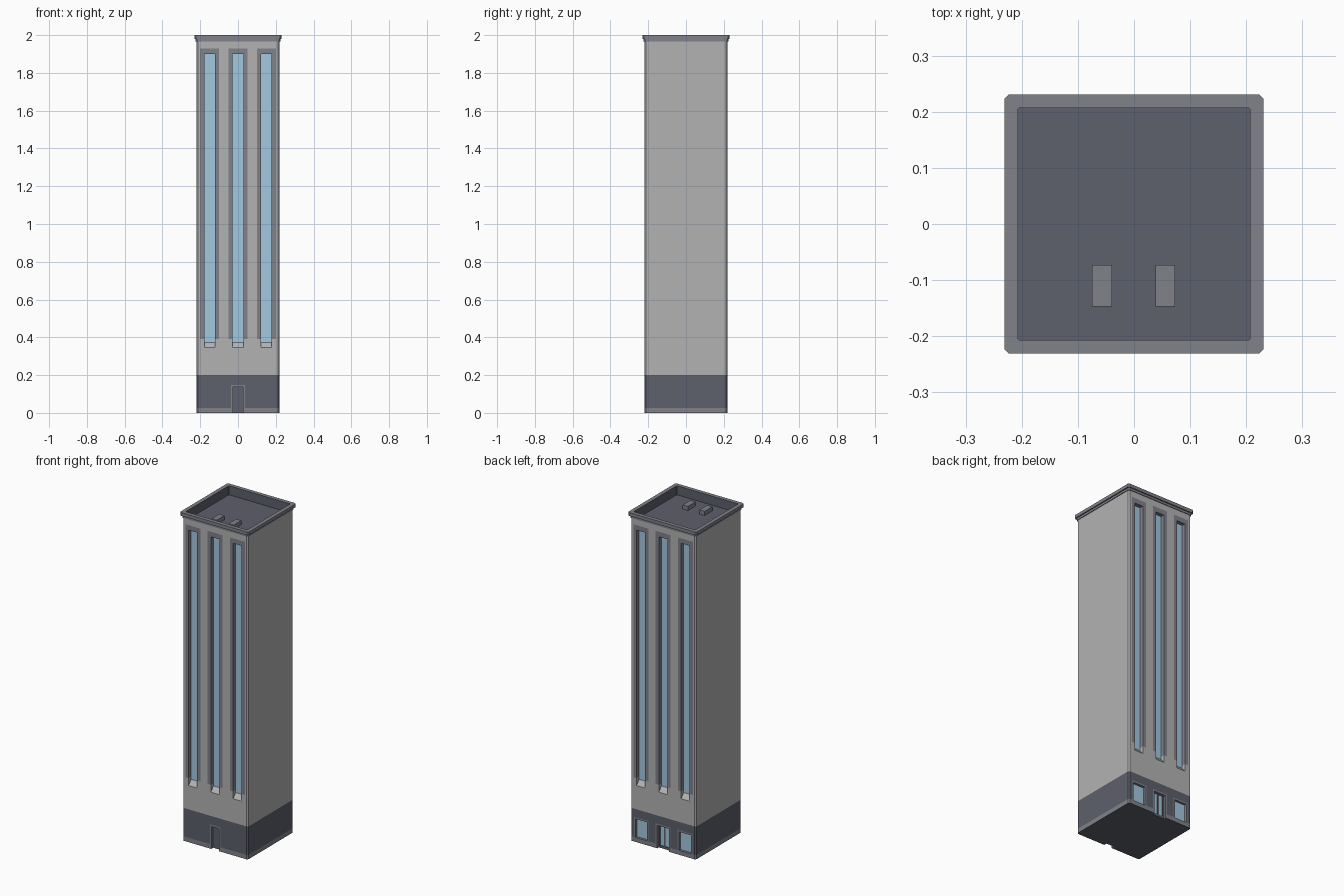
import bpy, bmesh

if "Cube" in bpy.data.objects:
    bpy.data.objects.remove(bpy.data.objects["Cube"])

def mat(name, r, g, b):
    m = bpy.data.materials.new(name)
    m.diffuse_color = (r, g, b, 1)
    m.use_nodes = True
    m.node_tree.nodes["Principled BSDF"].inputs["Base Color"].default_value = m.diffuse_color
    return m

WALL = mat("wall_grey", .45, .45, .45)
TRIM = mat("trim_grey", .22, .225, .255)
DARK = mat("dark_slate", .11, .115, .15)
GLASS = mat("glass_blue", .36, .58, .75)

def make(name, bm, *mats):
    bmesh.ops.recalc_face_normals(bm, faces=bm.faces)
    me = bpy.data.meshes.new(name)
    bm.to_mesh(me)
    bm.free()
    for m in mats:
        me.materials.append(m)
    ob = bpy.data.objects.new(name, me)
    bpy.context.collection.objects.link(ob)
    return ob

def extrude(bm, pts, vec):
    f = bm.faces.new([bm.verts.new(p) for p in pts])
    r = bmesh.ops.extrude_face_region(bm, geom=[f], use_keep_orig=True)
    bmesh.ops.translate(bm, vec=vec, verts=[v for v in r["geom"] if isinstance(v, bmesh.types.BMVert)])

# side = 1 is the front wall (-y), side = -1 the back wall
def panel(name, prof, y0, y1, m, side=1, bm=None):
    own = bm is None
    bm = bm or bmesh.new()
    extrude(bm, [(x * side, y0 * side, z) for x, z in prof], (0, (y1 - y0) * side, 0))
    return make(name, bm, m) if own else None

def rect(x, w, z0, z1):
    return [(x - w, z0), (x + w, z0), (x + w, z1), (x - w, z1)]

def arch(x, wo, wi, z0, zi, zo):
    return [(x - wo, z0), (x - wi, z0), (x - wi, zi), (x + wi, zi),
            (x + wi, z0), (x + wo, z0), (x + wo, zo), (x - wo, zo)]

# Tower shell: stacked chamfered square rings, material per level
rings = [(.22, 0, 1), (.22, .027, 2), (.22, .2, 0), (.22, 1.967, 1), (.224, 1.967, 1),
         (.224, 1.98, 1), (.231, 1.98, 1), (.231, 2, 1), (.207, 2, 2), (.207, 1.945, 2)]
bm = bmesh.new()
prev = first = None
for i, (h, z, _) in enumerate(rings):
    c = h - (.003 if h < .21 else .008)
    cur = [bm.verts.new((x, y, z)) for x, y in
           [(c, -h), (h, -c), (h, c), (c, h), (-c, h), (-h, c), (-h, -c), (-c, -h)]]
    if prev:
        for k in range(8):
            f = bm.faces.new([prev[k], prev[(k + 1) % 8], cur[(k + 1) % 8], cur[k]])
            f.material_index = rings[i - 1][2]
    first = first or cur
    prev = cur
for ring in (first, prev):
    bm.faces.new(ring).material_index = 2
tower = make("tower_shell", bm, WALL, TRIM, DARK)

cut = bmesh.new()
F, R = -.22, -.195   # wall face and recess depth
for side, tag in ((1, "front"), (-1, "back")):
    # Tall windows with sloping sills
    for i, x in enumerate((-.15, 0, .15)):
        hole = [(x - .05, .39), (x - .028, .39), (x - .028, .345), (x + .028, .345),
                (x + .028, .39), (x + .05, .39), (x + .05, 1.93), (x - .05, 1.93)]
        panel("", hole, -.3, R, None, side, cut)
        panel(f"{tag}_window_frame_{i}", arch(x, .05, .028, .39, 1.9, 1.93), F, R, TRIM, side)
        panel(f"{tag}_window_glass_{i}", rect(x, .028, .345, 1.9), R - .001, R, GLASS, side)
        b = bmesh.new()
        extrude(b, [((x - .028) * side, y * side, z) for y, z in
                    ((R, .345), (R, .375), (F, .345))], (.056 * side, 0, 0))
        make(f"{tag}_window_sill_{i}", b, WALL)

# Front door
panel("", rect(0, .036, -.1, .148), -.3, -.2, None, 1, cut)
panel("front_door_frame", arch(0, .036, .026, 0, .136, .148), F, -.2, TRIM)
panel("front_door_leaf", rect(0, .026, 0, .136), -.201, -.2, DARK)

# Back ground floor: two shop windows and a glazed double door
for i, x in enumerate((-.147, .147)):
    panel("", rect(x, .05, .015, .15), -.3, -.205, None, -1, cut)
    for part, prof in (("top", arch(x, .05, .04, .027, .14, .15)), ("bottom", rect(x, .05, .015, .027))):
        panel(f"shop_window_frame_{part}_{i}", prof, F, -.205, TRIM, -1)
    panel(f"shop_window_glass_{i}", rect(x, .04, .027, .14), -.206, -.205, GLASS, -1)
panel("", rect(0, .05, -.1, .15), -.3, -.2, None, -1, cut)
panel("back_door_frame", arch(0, .05, .04, 0, .14, .15), F, -.2, TRIM, -1)
panel("back_door_glass", rect(0, .04, 0, .14), -.201, -.2, GLASS, -1)
for i, x in enumerate((-.036, 0, .036)):
    panel(f"back_door_stile_{i}", rect(x, .004, 0, .14), -.205, -.2, DARK, -1)
panel("back_door_kick_rail", rect(0, .04, 0, .015), -.205, -.2, DARK, -1)

# Cut every opening out of the shell
cutter = make("opening_cutter", cut)
mod = tower.modifiers.new("openings", "BOOLEAN")
mod.operation, mod.solver, mod.object = "DIFFERENCE", "EXACT", cutter
bpy.context.view_layer.objects.active = tower
bpy.ops.object.modifier_apply(modifier=mod.name)
bpy.data.objects.remove(cutter)

# Rooftop vents
for i, x in enumerate((-.057, .056)):
    b = bmesh.new()
    extrude(b, [(x + sx * .0175, -.11 + sy * .037, 1.945) for sx, sy in
                ((-1, -1), (1, -1), (1, 1), (-1, 1))], (0, 0, .025))
    make(f"roof_vent_{i}", b, TRIM)
